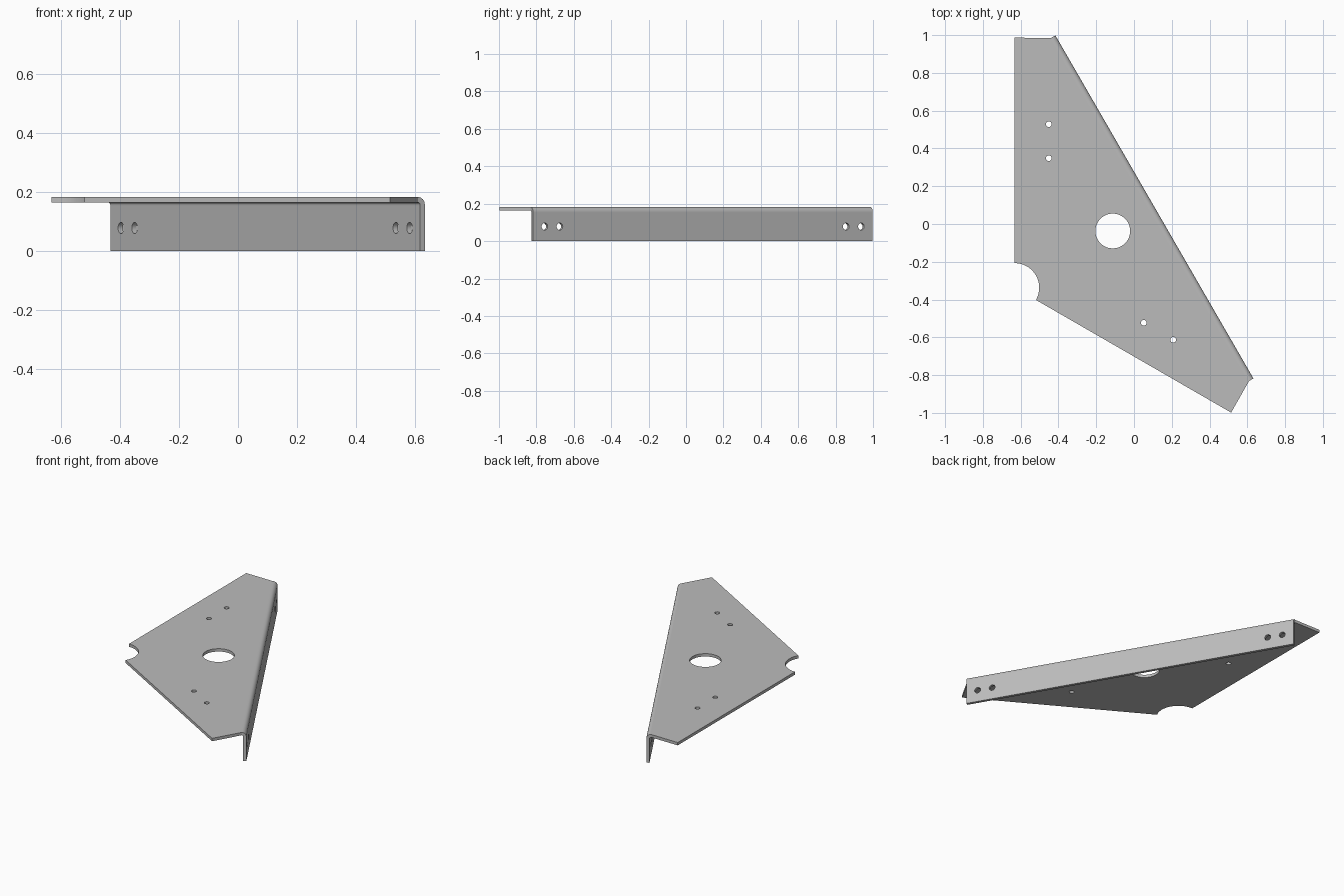
import bpy
import bmesh
from math import sin, cos, pi, radians

cube = bpy.data.objects.get("Cube")
if cube:
    bpy.data.objects.remove(cube, do_unlink=True)

TOP, THICK, BEND_R = 0.183, 0.0185, 0.027
HALF_LEN = 1.0485                      # half length of the folded flange
BEND_START = 0.8546 - BEND_R           # where the fold begins
BEND_END = BEND_START + BEND_R * pi / 2
EDGE = BEND_END + TOP - BEND_R         # free edge of the flange, unfolded
FLANGE_HOLE = EDGE - 0.078


def arc(cx, cy, r, start, end, n):
    """Points along an arc, angles in degrees."""
    step = (end - start) / n
    return [(cx + r * cos(radians(start + i * step)),
             cy + r * sin(radians(start + i * step))) for i in range(n + 1)]


def add_loop(bm, points):
    verts = [bm.verts.new((x, y, 0)) for x, y in points]
    for a, b in zip(verts, verts[1:] + verts[:1]):
        bm.edges.new((a, b))


def fold(co):
    """Wrap the flat blank over the bend and down the flange."""
    s = co.x
    if s <= BEND_START:
        co.z = TOP
    elif s < BEND_END:
        a = (s - BEND_START) / BEND_R
        co.x = BEND_START + BEND_R * sin(a)
        co.z = TOP - BEND_R + BEND_R * cos(a)
    else:
        co.x = BEND_START + BEND_R
        co.z = TOP - BEND_R - (s - BEND_END)


# Flat blank: outline with round corner notch
bm = bmesh.new()
outline = arc(0, 0, 0.13, 60, -60, 32)
outline += [(0.662, -1.146), (BEND_START, -HALF_LEN), (EDGE, -HALF_LEN),
            (EDGE, HALF_LEN), (BEND_START, HALF_LEN), (0.662, 1.146)]
add_loop(bm, outline)

# Centre hole, small plate holes and flange holes
holes = [(0.6, 0, 0.092)]
for side in (-1, 1):
    holes += [(0.589, side * 0.659, 0.015), (0.499, side * 0.503, 0.015),
              (FLANGE_HOLE, side * 0.977, 0.019),
              (FLANGE_HOLE, side * 0.884, 0.019)]
for x, y, r in holes:
    add_loop(bm, arc(x, y, r, 0, 360, 48 if r > 0.05 else 24)[:-1])

bmesh.ops.triangle_fill(bm, edges=bm.edges[:], use_beauty=True, normal=(0, 0, 1))

# Cut lines across the bend, with a support line on each side
STEPS = 8
cuts = [BEND_START + (BEND_END - BEND_START) * i / STEPS for i in range(STEPS + 1)]
for s in [BEND_START - 0.004] + cuts + [BEND_END + 0.004]:
    bmesh.ops.bisect_plane(bm, geom=bm.verts[:] + bm.edges[:] + bm.faces[:],
                           dist=1e-5, plane_co=(s, 0, 0), plane_no=(1, 0, 0))
bm.normal_update()
for f in bm.faces:
    if f.normal.z < 0:
        f.normal_flip()
for v in bm.verts:
    fold(v.co)

mesh = bpy.data.meshes.new("folded_bracket")
bm.to_mesh(mesh)
bm.free()
bracket = bpy.data.objects.new("folded_bracket", mesh)
bpy.context.collection.objects.link(bracket)
bracket.location = (-0.632, -0.337, 0)
bracket.rotation_euler.z = radians(30)

# Sheet thickness, inward from the outer face
solid = bracket.modifiers.new("sheet_thickness", 'SOLIDIFY')
solid.thickness = THICK
solid.offset = -1
solid.use_even_offset = True

bpy.ops.object.select_all(action='DESELECT')
bracket.select_set(True)
bpy.context.view_layer.objects.active = bracket
bpy.ops.object.modifier_apply(modifier=solid.name)
bpy.ops.object.shade_smooth_by_angle(angle=radians(30))

# Plain grey metal
grey = bpy.data.materials.new("grey_metal")
grey.use_nodes = True
colour = (0.5, 0.5, 0.5, 1)
grey.diffuse_color = colour
grey.node_tree.nodes["Principled BSDF"].inputs["Base Color"].default_value = colour
bracket.data.materials.append(grey)
